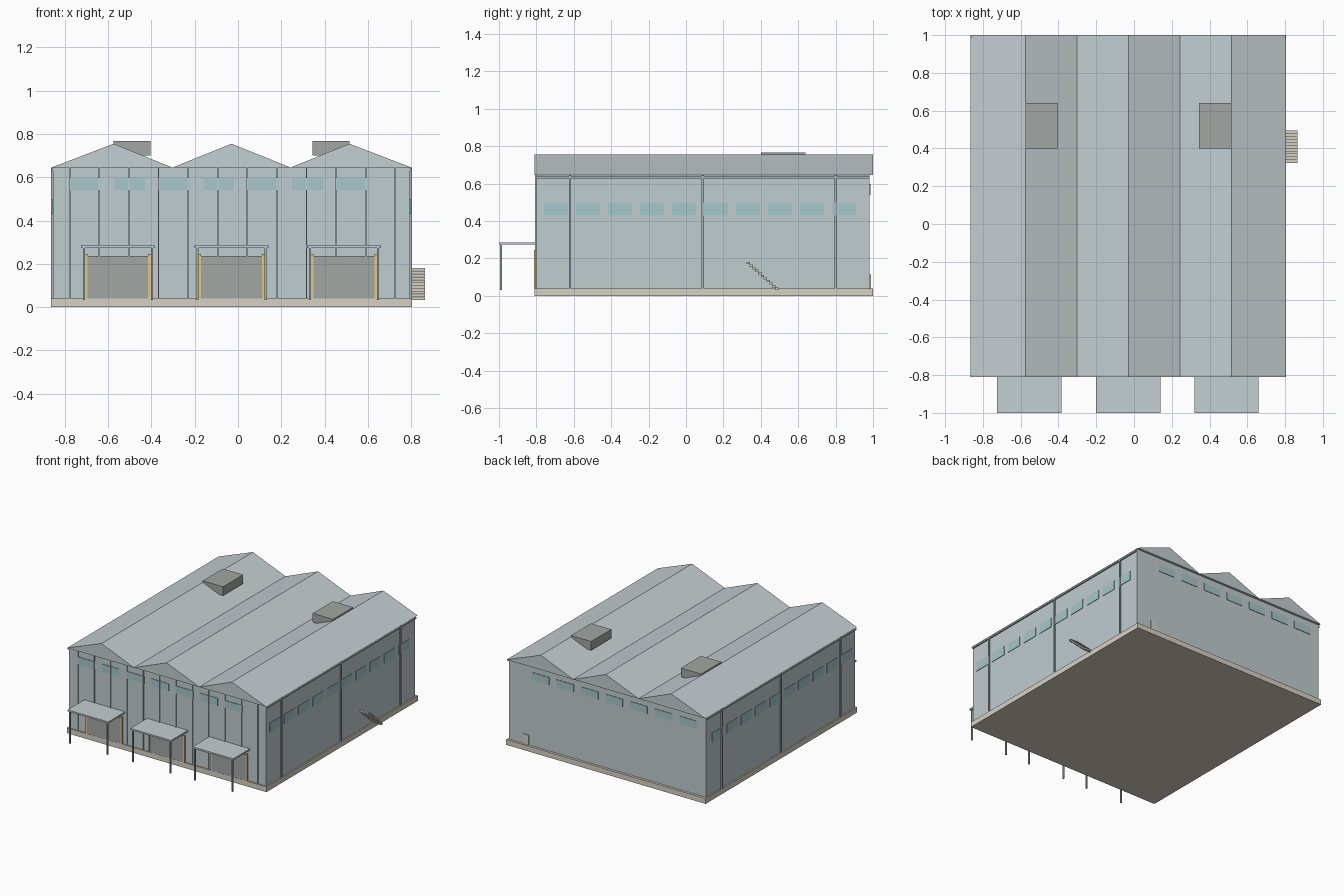
import bpy, bmesh

if "Cube" in bpy.data.objects:
    bpy.data.objects.remove(bpy.data.objects["Cube"])


def material(name, rgb):
    m = bpy.data.materials.new(name)
    m.diffuse_color = (*rgb, 1)
    m.use_nodes = True
    m.node_tree.nodes["Principled BSDF"].inputs["Base Color"].default_value = m.diffuse_color
    return m


WALL = material("wall_cladding", (0.53, 0.61, 0.63))
ROOF = material("roof_sheet", (0.55, 0.62, 0.64))
CONCRETE = material("concrete", (0.68, 0.64, 0.54))
GLASS = material("glass", (0.38, 0.58, 0.60))
DARK = material("dark_metal", (0.36, 0.39, 0.37))
PIPE = material("pipe_metal", (0.40, 0.46, 0.48))
YELLOW = material("yellow_paint", (0.75, 0.58, 0.22))


def make(name, bm, mat):
    bmesh.ops.recalc_face_normals(bm, faces=bm.faces)
    me = bpy.data.meshes.new(name)
    bm.to_mesh(me)
    bm.free()
    me.materials.append(mat)
    ob = bpy.data.objects.new(name, me)
    bpy.context.collection.objects.link(ob)
    return ob


def box(name, x, y, z, mat):
    """Box from (min, max) ranges."""
    bm = bmesh.new()
    bmesh.ops.create_cube(bm, size=1)
    for v in bm.verts:
        for i, (lo, hi) in enumerate((x, y, z)):
            v.co[i] = lo if v.co[i] < 0 else hi
    return make(name, bm, mat)


def extrude_y(name, profile, y0, y1, mat):
    """Extrude an x-z profile along y."""
    bm = bmesh.new()
    face = bm.faces.new([bm.verts.new((x, y0, z)) for x, z in profile])
    ext = bmesh.ops.extrude_face_region(bm, geom=[face])
    verts = [g for g in ext["geom"] if isinstance(g, bmesh.types.BMVert)]
    bmesh.ops.translate(bm, verts=verts, vec=(0, y1 - y0, 0))
    return make(name, bm, mat)


def around(c, half):
    return (c - half, c + half)


XL, XR, YF, YB = -0.855, 0.795, -0.80, 0.982
EAVE, RIDGE = 0.645, 0.755

# Plinth and main hall
box("plinth", (-0.865, 0.805), (-0.81, 1.0), (0, 0.04), CONCRETE)
box("hall_walls", (XL, XR), (YF, YB), (0.04, EAVE), WALL)

# Three gabled roof bays
edges = [-0.862, -0.303, 0.243, 0.802]
for i, ridge in enumerate((-0.575, -0.03, 0.515)):
    extrude_y(f"roof_bay_{i + 1}",
              [(edges[i], EAVE), (edges[i + 1], EAVE), (ridge, RIDGE)],
              -0.81, 1.0, ROOF)

# Roof vents beside the outer ridges
box("roof_vent_left", (-0.575, -0.405), (0.40, 0.64), (0.70, 0.767), DARK)
box("roof_vent_right", (0.345, 0.515), (0.40, 0.64), (0.70, 0.767), DARK)

# Side walls: windows, downpipes, gutter
for side, x, d in (("left", XL, -1), ("right", XR, 1)):
    for i in range(10):
        box(f"{side}_window_{i + 1}", around(x, 0.004),
            around(-0.695 + i * 0.171, 0.064), (0.43, 0.50), GLASS)
    for i, y in enumerate((-0.62, 0.09, 0.80)):
        box(f"{side}_downpipe_{i + 1}", around(x + d * 0.004, 0.005),
            around(y, 0.006), (0.04, EAVE), PIPE)
    box(f"{side}_gutter", around(x + d * 0.004, 0.006), (YF, YB),
        (0.628, 0.64), PIPE)

# Front and back high windows
for side, y in (("front", YF), ("back", YB)):
    for i in range(7):
        box(f"{side}_window_{i + 1}", around(-0.706 + i * 0.2055, 0.071),
            around(y, 0.004), (0.54, 0.597), GLASS)

# Cladding ribs on the front wall
for i in range(12):
    box(f"front_rib_{i + 1}", around(-0.778 + i * 0.1368, 0.003),
        (YF - 0.007, YF), (0.04, EAVE), WALL)

# Loading bays: door, frame bumpers, canopy and posts
for i, c in enumerate((-0.555, -0.03, 0.49)):
    n = i + 1
    box(f"loading_door_{n}", around(c, 0.143), (YF - 0.009, YF),
        (0.04, 0.236), DARK)
    box(f"canopy_{n}", around(c, 0.17), (-1.0, YF), (0.274, 0.286), ROOF)
    for side, d in (("left", -1), ("right", 1)):
        box(f"bumper_{n}_{side}", around(c + d * 0.146, 0.006),
            (YF - 0.012, YF), (0.04, 0.245), YELLOW)
        box(f"canopy_post_{n}_{side}", around(c + d * 0.157, 0.005),
            around(-0.99, 0.005), (0.032, 0.274), PIPE)

# Back personnel door
box("back_door", (0.625, 0.675), (YB, YB + 0.006), (0.04, 0.115), CONCRETE)

# Open stair treads on the right side
for i in range(11):
    box(f"stair_tread_{i + 1}", (XR, 0.865), around(0.485 - i * 0.0152, 0.009),
        around(0.038 + i * 0.0137, 0.006), CONCRETE)
